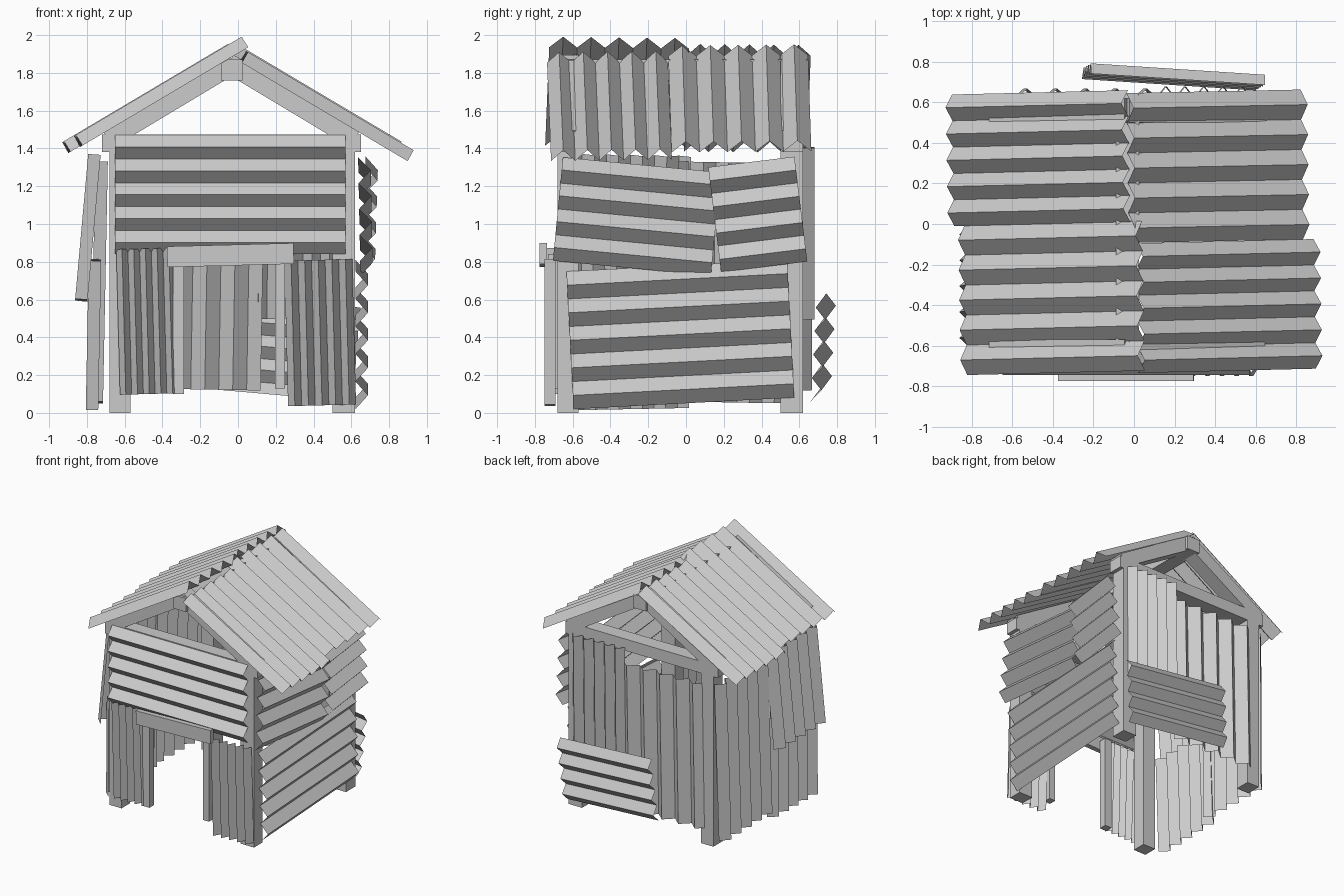
import bpy
from mathutils import Vector, Matrix
from math import radians

if "Cube" in bpy.data.objects:
    bpy.data.objects.remove(bpy.data.objects["Cube"])


def mesh_object(name, verts, faces):
    me = bpy.data.meshes.new(name)
    me.from_pydata([tuple(v) for v in verts], [], faces)
    ob = bpy.data.objects.new(name, me)
    bpy.context.collection.objects.link(ob)
    return ob


def box(name, x, y, z, roll=0):
    """Timber between (min, max) pairs, rolled about y through its centre."""
    c = Vector((sum(x) / 2, sum(y) / 2, sum(z) / 2))
    rot = Matrix.Rotation(radians(roll), 3, 'Y')
    verts = [c + rot @ (Vector((a, b, d)) - c) for a in x for b in y for d in z]
    faces = [(0, 1, 3, 2), (4, 6, 7, 5), (0, 4, 5, 1), (2, 3, 7, 6), (0, 2, 6, 4), (1, 5, 7, 3)]
    return mesh_object(name, verts, faces)


def sheet(name, centre, along, normal, length, width, strips, spin=0, amp=0.033):
    """Thin zigzag sheet: folds run 'along', ridges point to 'normal'; spin turns it in its plane."""
    n = Vector(normal).normalized()
    u = Vector(along)
    u = (u - n * u.dot(n)).normalized()
    u = Matrix.Rotation(radians(spin), 3, n) @ u
    v = n.cross(u)
    verts, faces = [], []
    for i in range(strips + 1):
        p = Vector(centre) + v * width * (i / strips - 0.5) + n * (amp if i % 2 else -amp)
        verts += [p - u * length / 2, p + u * length / 2]
        if i:
            k = 2 * i
            faces.append((k - 2, k - 1, k + 1, k))
    return mesh_object(name, verts, faces)


# Corner posts
for side, x in (("left", (-0.68, -0.57)), ("right", (0.50, 0.62))):
    for end, y in (("front", (-0.68, -0.57)), ("back", (0.50, 0.62))):
        box(f"{end}_{side}_post", x, y, (0, 1.38))

# Gable frames: tie beam and two rafters at each end
for end, y in (("front", (-0.68, -0.57)), ("back", (0.50, 0.62))):
    box(f"{end}_tie_beam", (-0.72, 0.65), y, (1.38, 1.475))
    for side, s in (("left", -1), ("right", 1)):
        cx, cz = -0.035 + s * 0.32, 1.65
        box(f"{end}_{side}_rafter", (cx - 0.39, cx + 0.39), y, (cz - 0.052, cz + 0.052), s * 31)

# Ridge beam
box("ridge_beam", (-0.09, 0.025), (-0.70, 0.64), (1.76, 1.87))

# Doorway timbers
box("door_lintel", (-0.375, 0.295), (-0.775, -0.735), (0.78, 0.89), -1.5)
box("door_left_jamb", (-0.345, -0.285), (-0.73, -0.67), (0.10, 0.84))
box("door_right_jamb", (0.195, 0.25), (-0.73, -0.67), (0.13, 0.84))

# Roof sheets, two per slope
LEFT, RIGHT = (-0.51, 0, 0.86), (0.51, 0, 0.86)
sheet("roof_front_left", (-0.408, -0.365, 1.70), (1, 0, 0.593), LEFT, 1.02, 0.74, 10, 1.2)
sheet("roof_back_left", (-0.475, 0.325, 1.665), (1, 0, 0.593), LEFT, 1.01, 0.65, 10, 1.2)
sheet("roof_front_right", (0.47, -0.405, 1.625), (1, 0, -0.593), RIGHT, 1.02, 0.64, 10, 1.2)
sheet("roof_back_right", (0.415, 0.285, 1.665), (1, 0, -0.593), RIGHT, 1.00, 0.74, 10, 1)

# Right wall: horizontal folds
sheet("right_wall_lower", (0.655, -0.03, 0.415), (0, 1, 0), (1, 0, 0), 1.17, 0.73, 10, 3)
sheet("right_wall_upper_front", (0.675, -0.26, 1.04), (0, 1, 0), (1, 0, 0.02), 0.84, 0.55, 8, -5.5)
sheet("right_wall_upper_back", (0.70, 0.38, 1.05), (0, 1, 0), (1, 0, -0.03), 0.46, 0.56, 8, 7)

# Front wall: panel over the door and two beside it
sheet("front_wall_upper", (-0.04, -0.715, 1.155), (1, 0, 0), (0, -1, 0), 1.22, 0.63, 10, 0, 0.03)
sheet("front_wall_lower_left", (-0.48, -0.72, 0.485), (0, 0, 1), (0, -1, 0), 0.77, 0.31, 10, 1.5, 0.025)
sheet("front_wall_lower_right", (0.435, -0.72, 0.425), (0, 0, 1), (0, -1, 0), 0.77, 0.36, 10, 1.5, 0.03)

# Left wall: vertical folds
sheet("left_wall_back", (-0.735, 0.28, 0.69), (0, 0, 1), (-1, 0, 0.02), 1.27, 0.66, 10, 1)
sheet("left_wall_lower_front", (-0.765, -0.30, 0.415), (0, 0, 1), (-1, 0, 0.02), 0.79, 0.62, 10, -1)
sheet("left_wall_upper_front", (-0.795, -0.30, 0.98), (0, 0, 1), (-1, 0, 0.09), 0.77, 0.64, 10, 1)

# Back wall: two vertical sheets and a loose patch leaning over the hole
sheet("back_wall_left", (-0.24, 0.635, 0.71), (0, 0, 1), (0, 1, 0), 1.17, 0.74, 10, 1)
sheet("back_wall_right", (0.345, 0.65, 0.95), (0, 0, 1), (0, 1, 0), 0.91, 0.47, 10, 0.5, 0.03)
sheet("back_wall_patch", (0.197, 0.728, 0.345), (1, -0.06, 0), (0.06, 1, -0.06), 0.865, 0.50, 8, 5, 0.027)
